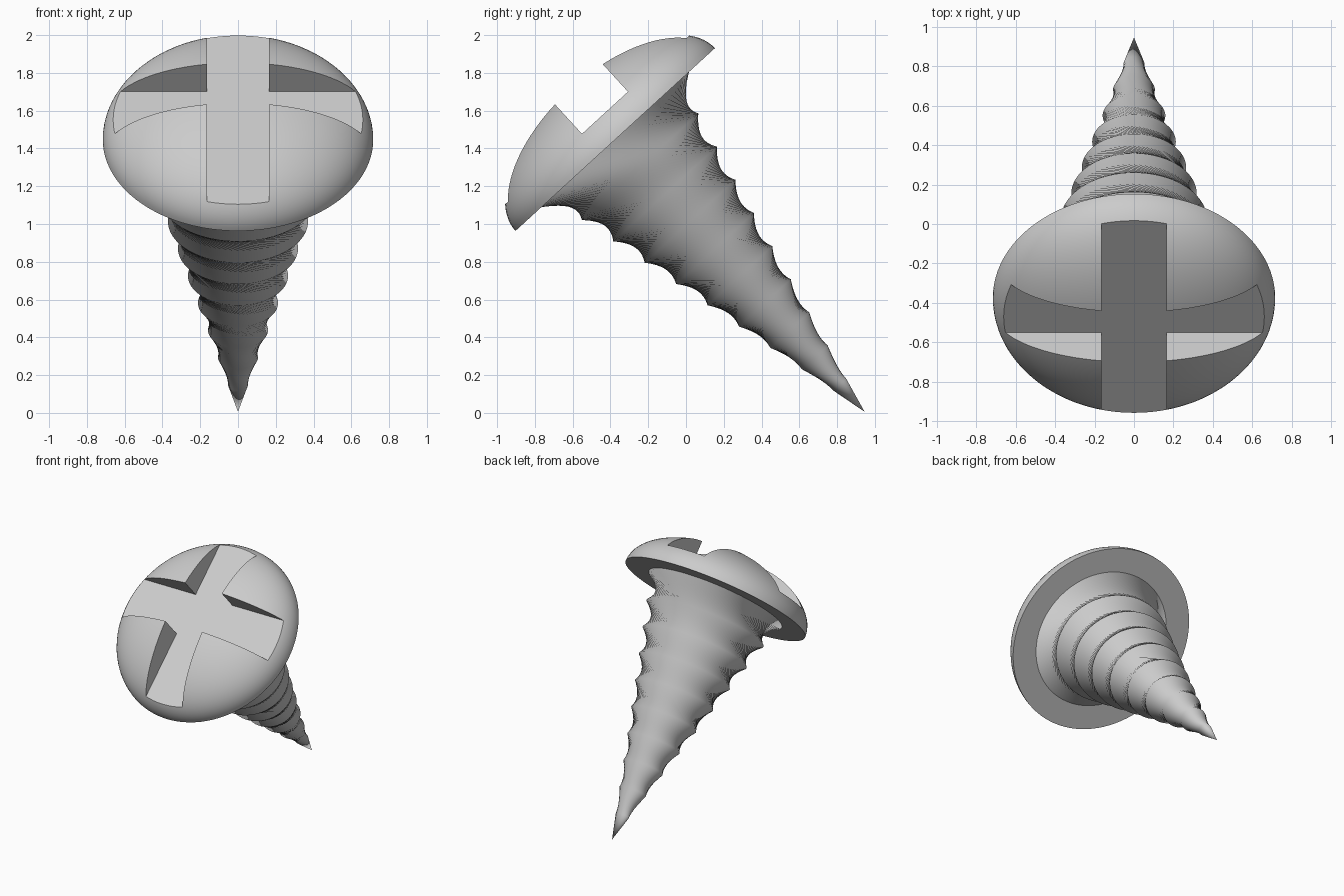
import bpy, bmesh
from math import sin, cos, pi, radians
from mathutils import Matrix

if "Cube" in bpy.data.objects:
    bpy.data.objects.remove(bpy.data.objects["Cube"])

# Screw pose: local +z points out of the head, -z runs to the tip
POSE = Matrix.Translation((0, -0.375, 1.447)) @ Matrix.Rotation(radians(42.5), 4, 'X')


def finish(name, bm):
    bmesh.ops.recalc_face_normals(bm, faces=bm.faces)
    me = bpy.data.meshes.new(name)
    bm.to_mesh(me)
    bm.free()
    ob = bpy.data.objects.new(name, me)
    bpy.context.collection.objects.link(ob)
    return ob


def loft(name, rings, pole_z, segs, cap):
    """Join elliptical rings (rx, ry, z, twist) and close them at a pole."""
    bm = bmesh.new()
    loops = []
    for rx, ry, z, tw in rings:
        angles = [2 * pi * i / segs + tw for i in range(segs)]
        loops.append([bm.verts.new((rx * cos(a), ry * sin(a), z)) for a in angles])
    for a, b in zip(loops, loops[1:]):
        for i in range(segs):
            j = (i + 1) % segs
            bm.faces.new((a[i], a[j], b[j], b[i]))
    pole = bm.verts.new((0, 0, pole_z))
    for i in range(segs):
        bm.faces.new((loops[-1][i], loops[-1][(i + 1) % segs], pole))
    if cap:
        bm.faces.new(loops[0][::-1])
    return finish(name, bm)


def activate(ob):
    bpy.ops.object.select_all(action='DESELECT')
    ob.select_set(True)
    bpy.context.view_layer.objects.active = ob


# Domed head: half ellipsoid with a flat underside
R, H, N = 0.716, 0.367, 24
head = loft("screw_head",
            [(R * cos(pi / 2 * k / N), R * cos(pi / 2 * k / N), H * sin(pi / 2 * k / N), 0)
             for k in range(N)], H, 96, True)

# Cross-shaped slot cutter, the sideways slot sits slightly off centre
w, lo, hi, e = 0.164, -0.109, 0.221, 1.0
outline = [(w, -e), (w, lo), (e, lo), (e, hi), (w, hi), (w, e),
           (-w, e), (-w, hi), (-e, hi), (-e, lo), (-w, lo), (-w, -e)]
bm = bmesh.new()
face = bm.faces.new([bm.verts.new((x, y, 0.141)) for x, y in outline])
ext = bmesh.ops.extrude_face_region(bm, geom=[face])
bmesh.ops.translate(bm, vec=(0, 0, 0.6),
                    verts=[v for v in ext["geom"] if isinstance(v, bmesh.types.BMVert)])
cutter = finish("slot_cutter", bm)
cutter.hide_render = True

activate(head)
mod = head.modifiers.new("slots", 'BOOLEAN')
mod.operation = 'DIFFERENCE'
mod.solver = 'EXACT'
mod.object = cutter
bpy.ops.object.modifier_apply(modifier=mod.name)
bpy.data.objects.remove(cutter)
bpy.ops.object.shade_smooth_by_angle(angle=radians(30))

# Threaded shank: ten cone sections, each twisted so it pinches into a waist
L, BASE, STEPS = 1.955, 0.53, 10
rings = []
for k in range(STEPS):
    r = BASE * (1 - k / STEPS)
    rings.append((r, r * (0.877 if k else 1.0), -L * k / STEPS, radians(60) * k))
shank = loft("threaded_shank", rings, -L, 72, False)
for p in shank.data.polygons:
    p.use_smooth = True

for ob in (head, shank):
    ob.matrix_world = POSE
